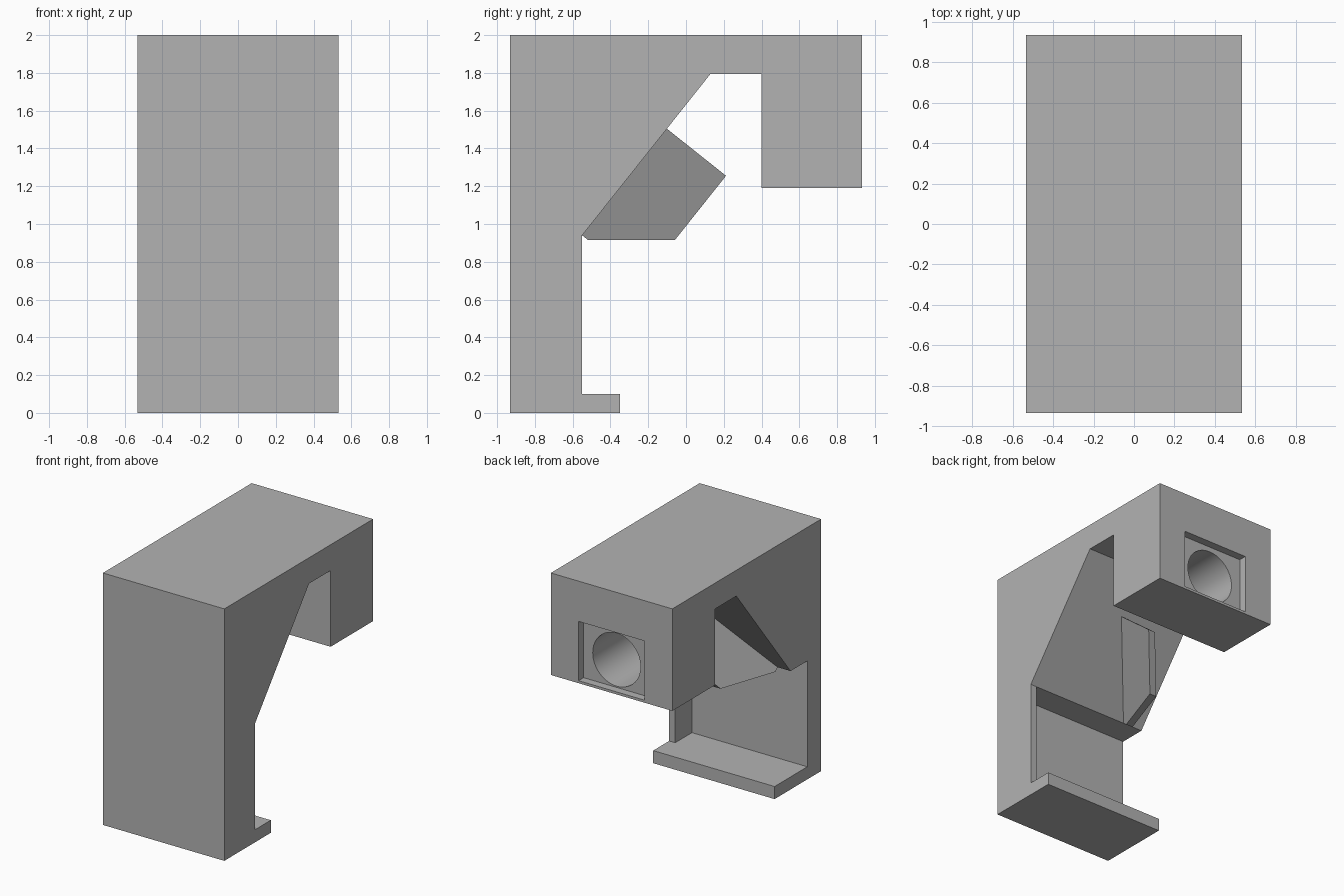
import bpy
import bmesh
import math
from mathutils import Vector

cube = bpy.data.objects.get("Cube")
if cube:
    bpy.data.objects.remove(cube, do_unlink=True)

grey = bpy.data.materials.new("plain_grey")
grey.use_nodes = True
colour = (0.45, 0.45, 0.45, 1)
grey.diffuse_color = colour
grey.node_tree.nodes["Principled BSDF"].inputs["Base Color"].default_value = colour


def prism(name, near, far):
    """Solid between two matching outlines."""
    bm = bmesh.new()
    a = [bm.verts.new(p) for p in near]
    b = [bm.verts.new(p) for p in far]
    bm.faces.new(a)
    bm.faces.new(b[::-1])
    for i in range(len(a)):
        j = (i + 1) % len(a)
        bm.faces.new((a[i], b[i], b[j], a[j]))
    bmesh.ops.recalc_face_normals(bm, faces=bm.faces)
    mesh = bpy.data.meshes.new(name)
    bm.to_mesh(mesh)
    bm.free()
    mesh.materials.append(grey)
    obj = bpy.data.objects.new(name, mesh)
    bpy.context.collection.objects.link(obj)
    return obj


def box(name, low, high):
    (x0, y0, z0), (x1, y1, z1) = low, high
    ring = [(y0, z0), (y1, z0), (y1, z1), (y0, z1)]
    return prism(name, [(x0, y, z) for y, z in ring], [(x1, y, z) for y, z in ring])


def cut(target, cutter):
    mod = target.modifiers.new("cut", 'BOOLEAN')
    mod.operation = 'DIFFERENCE'
    mod.solver = 'EXACT'
    mod.object = cutter
    bpy.ops.object.select_all(action='DESELECT')
    bpy.context.view_layer.objects.active = target
    target.select_set(True)
    bpy.ops.object.modifier_apply(modifier=mod.name)
    bpy.data.objects.remove(cutter, do_unlink=True)


# Body: side profile with foot, column, sloped underside and rear block
half = 0.533
slope_low, slope_high = (-0.55, 0.94), (0.13, 1.795)
profile = [(-0.933, 0), (-0.35, 0), (-0.35, 0.1), (-0.55, 0.1), slope_low, slope_high,
           (0.4, 1.795), (0.4, 1.19), (0.933, 1.19), (0.933, 2), (-0.933, 2)]
body = prism("body", [(-half, y, z) for y, z in profile], [(half, y, z) for y, z in profile])

# Pocket in the column, open on one side
cut(body, box("pocket_cutter", (-0.7, -0.76, 0.1), (0.48, -0.45, 0.94)))

# Square recess and round bore in the rear block
cut(body, box("recess_cutter", (-0.29, 0.87, 1.21), (0.29, 1.1, 1.68)))
sides, radius, centre_z = 64, 0.21, 1.43
circle = [(radius * math.cos(math.tau * i / sides),
           centre_z + radius * math.sin(math.tau * i / sides)) for i in range(sides)]
cut(body, prism("bore_cutter", [(x, 0.3, z) for x, z in circle], [(x, 1.1, z) for x, z in circle]))
bpy.context.view_layer.objects.active = body
body.select_set(True)
bpy.ops.object.shade_smooth_by_angle(angle=math.radians(30))

# Slanted fin standing square to the sloped underside
origin = Vector((0, *slope_low))
up = Vector((0, *slope_high)) - origin
out = Vector((0, up.z, -up.y)).normalized()
outline = [(0, -0.02), (0, 0.04), (0.262, 0.4), (0.66, 0.4), (0.66, -0.02)]


def fin_side(start_x):
    return [origin + up * s + out * h + Vector((start_x + 0.6 * s, 0, 0)) for s, h in outline]


prism("fin", fin_side(-0.42), fin_side(-0.36))
